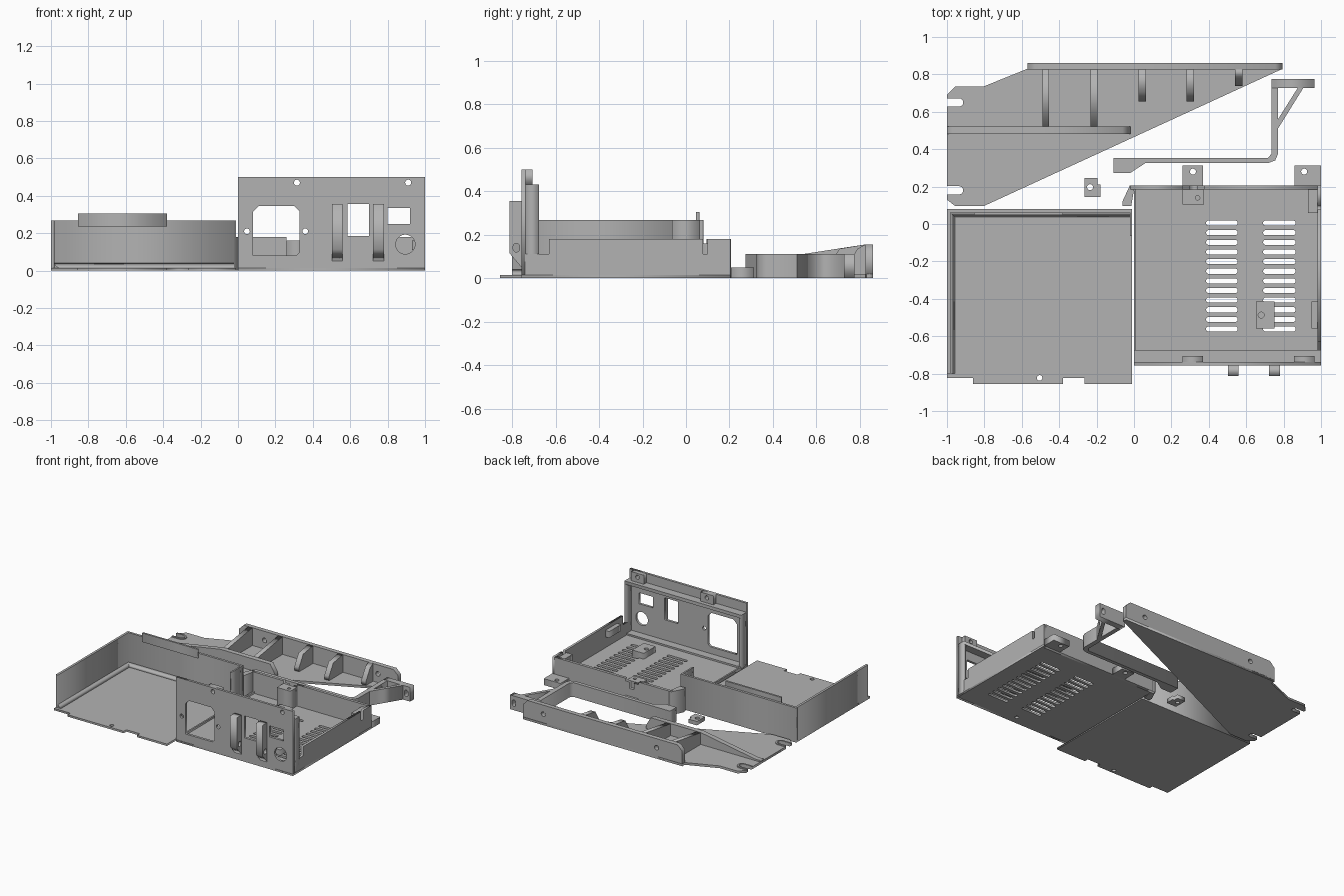
import bpy, bmesh, math

grey = bpy.data.materials.new("plain_grey")
grey.diffuse_color = (0.45, 0.45, 0.45, 1)


def rect(a0, a1, b0, b1):
    return [(a0, b0), (a1, b0), (a1, b1), (a0, b1)]


def pill(a0, a1, b0, b1, n=8):
    """Round-ended slot, or a circle when both sides are equal."""
    r = min(a1 - a0, b1 - b0) / 2
    pts = []
    for i in range(4 * n):
        t = 2 * math.pi * (i + 0.5) / (4 * n)
        c, s = math.cos(t), math.sin(t)
        pts.append(((a1 - r if c > 0 else a0 + r) + r * c,
                    (b1 - r if s > 0 else b0 + r) + r * s))
    return pts


def circle(a, b, r):
    return pill(a - r, a + r, b - r, b + r, 6)


def plate(name, plane, d0, d1, outline, holes=()):
    """Flat profile with holes, extruded from d0 to d1 across its plane."""
    cu = bpy.data.curves.new(name, 'CURVE')
    cu.dimensions = '2D'
    cu.fill_mode = 'BOTH'
    cu.extrude = (d1 - d0) / 2
    for loop in [outline, *holes]:
        sp = cu.splines.new('POLY')
        sp.points.add(len(loop) - 1)
        for p, (u, v) in zip(sp.points, loop):
            p.co = (u, v, 0, 1)
        sp.use_cyclic_u = True
    tmp = bpy.data.objects.new(name + "_profile", cu)
    bpy.context.scene.collection.objects.link(tmp)
    bpy.context.view_layer.update()
    dg = bpy.context.evaluated_depsgraph_get()
    me = bpy.data.meshes.new_from_object(tmp.evaluated_get(dg))
    bpy.data.objects.remove(tmp)
    mid = (d0 + d1) / 2
    for v in me.vertices:
        u, w, d = v.co
        d += mid
        v.co = {'xy': (u, w, d), 'xz': (u, d, w), 'yz': (d, u, w)}[plane]
    bm = bmesh.new()
    bm.from_mesh(me)
    bmesh.ops.remove_doubles(bm, verts=bm.verts, dist=1e-5)
    bmesh.ops.recalc_face_normals(bm, faces=bm.faces)
    bm.to_mesh(me)
    bm.free()
    me.materials.clear()
    me.materials.append(grey)
    ob = bpy.data.objects.new(name, me)
    bpy.context.scene.collection.objects.link(ob)
    return ob


def box(name, x0, x1, y0, y1, z0, z1):
    return plate(name, 'xy', z0, z1, rect(x0, x1, y0, y1))


# Cover: floor with notched front lip, back wall, left wall, short right return
plate("cover_floor", 'xy', 0, 0.015,
      [(-1, -0.823), (-0.86, -0.823), (-0.86, -0.855), (-0.38, -0.855), (-0.38, -0.823),
       (-0.265, -0.823), (-0.265, -0.855), (-0.01, -0.855), (-0.01, 0.08), (-1, 0.08)],
      [circle(-0.505, -0.823, 0.015)])
box("cover_back_wall", -1, -0.01, 0.062, 0.08, 0.015, 0.268)
box("cover_left_wall", -1, -0.982, -0.80, 0.062, 0.015, 0.268)
box("cover_right_return", -0.022, -0.01, -0.065, 0.062, 0.015, 0.268)
box("cover_back_tongue", -0.855, -0.38, 0.047, 0.062, 0.235, 0.305)
# Rounded inner corners of the cover
plate("cover_back_fillet", 'yz', -0.982, -0.022,
      [(0.062, 0.015), (0.062, 0.04), (0.052, 0.024), (0.037, 0.015)])
plate("cover_left_fillet", 'xz', -0.80, 0.062,
      [(-0.982, 0.015), (-0.982, 0.04), (-0.972, 0.024), (-0.957, 0.015)])

# Tray: vented floor
vents = []
for i in range(12):
    y = 0.005 - 0.0515 * i
    for x0, x1 in ((0.385, 0.555), (0.69, 0.865)):
        vents.append(pill(x0, x1, y - 0.014, y + 0.014, 3))
plate("tray_floor", 'xy', 0, 0.015, rect(0, 1, -0.757, 0.205),
      vents + [circle(0.5, -0.69, 0.015)])

# Tray side, back wall and angled corner
plate("tray_right_wall", 'yz', 0.982, 1,
      [(-0.74, 0.015), (0.205, 0.015), (0.205, 0.18), (0.10, 0.18), (0.10, 0.11),
       (0.078, 0.11), (0.078, 0.18), (-0.63, 0.18), (-0.63, 0.11), (-0.74, 0.11)])
box("tray_left_edge", 0, 0.012, -0.74, 0.19, 0.015, 0.03)
plate("tray_back_wall", 'xz', 0.185, 0.207,
      [(-0.02, 0), (0.982, 0), (0.982, 0.18), (0.375, 0.18), (0.375, 0.16), (0.34, 0.16),
       (0.34, 0.11), (0.30, 0.11), (0.30, 0.16), (0.26, 0.16), (0.26, 0.18), (-0.02, 0.18)])
plate("tray_angled_corner", 'xy', 0, 0.18,
      [(-0.062, 0.095), (-0.015, 0.095), (0.0, 0.185), (0.0, 0.207), (-0.022, 0.207),
       (-0.062, 0.12)])

# Rear mounting tabs and the bosses inside the back wall
for side, x0, x1, hx in (("left", 0.26, 0.37, 0.315), ("right", 0.857, 1.0, 0.91)):
    plate(f"rear_tab_{side}", 'xy', 0, 0.05, rect(x0, x1, 0.207, 0.312),
          [circle(hx, 0.28, 0.016)])
plate("rear_boss_left", 'xy', 0.015, 0.16,
      [(0.26, 0.105), (0.375, 0.105), (0.375, 0.185), (0.26, 0.185)],
      [circle(0.34, 0.14, 0.012)])
box("rear_boss_right", 0.93, 0.982, 0.06, 0.185, 0.11, 0.16)

# Small parts on the tray floor
plate("floor_block", 'xy', 0.015, 0.06, rect(0.652, 0.752, -0.558, -0.415),
      [circle(0.68, -0.487, 0.016)])
box("side_clip", 0.948, 0.982, -0.558, -0.415, 0.10, 0.15)

# Front panel with socket, switch, port and round openings
socket = [(0.08, 0.08), (0.31, 0.08), (0.33, 0.10), (0.33, 0.315), (0.30, 0.345),
          (0.11, 0.345), (0.08, 0.315)]
plate("front_panel", 'xz', -0.757, -0.738, rect(0, 1, 0, 0.5),
      [socket, rect(0.585, 0.70, 0.185, 0.355), rect(0.80, 0.92, 0.25, 0.335),
       circle(0.895, 0.14, 0.052), circle(0.048, 0.21, 0.015), circle(0.36, 0.21, 0.015),
       circle(0.315, 0.47, 0.016), circle(0.91, 0.47, 0.016)])
# Frame behind the front panel
box("panel_rail_top", 0, 1, -0.738, -0.675, 0.405, 0.43)
box("panel_sill", 0, 1, -0.738, -0.675, 0.015, 0.028)
box("panel_post_left", 0, 0.018, -0.738, -0.675, 0.028, 0.405)
box("panel_post_right", 0.982, 1, -0.738, -0.675, 0.028, 0.405)
for side, hx in (("left", 0.315), ("right", 0.91)):
    plate(f"panel_top_block_{side}", 'xz', -0.738, -0.705,
          rect(hx - 0.055, hx + 0.055, 0.43, 0.5), [circle(hx, 0.47, 0.016)])
# Protruding guides on the front panel, sloped underneath
for side, x0 in (("left", 0.502), ("right", 0.722)):
    plate(f"front_guide_{side}", 'yz', x0, x0 + 0.058,
          [(-0.757, 0.05), (-0.757, 0.355), (-0.812, 0.355), (-0.812, 0.115)],
          [pill(-0.795, -0.765, 0.12, 0.16, 4)])

# Sloped support plate with two open-ended slots
slots = []
for yc in (0.18, 0.65):
    arc = [(-0.935 + 0.022 * math.sin(t), yc + 0.022 * math.cos(t))
           for t in (math.pi * i / 8 for i in range(9))]
    slots.append([(-1, yc - 0.022)] + arc[::-1] + [(-1, yc + 0.022)])
plate("support_plate", 'xy', 0, 0.018,
      [(-0.955, 0.735), (-1, 0.69)] + slots[1][::-1] + slots[0][::-1] +
      [(-1, 0.13), (-0.955, 0.095), (-0.805, 0.095), (0.795, 0.83), (0.795, 0.86),
       (-0.57, 0.86), (-0.57, 0.83), (-0.805, 0.735)])
# Raised rims around the slots
for name, yc in (("front", 0.18), ("back", 0.65)):
    rim = [(-0.935 + r * math.sin(t), yc + r * math.cos(t))
           for r, order in ((0.035, 1), (0.022, -1))
           for t in [math.pi * i / 8 for i in range(9)][::order]]
    plate(f"slot_rim_{name}", 'xy', 0.018, 0.026,
          [(-1, yc + 0.035)] + rim[:9] + [(-1, yc - 0.035), (-1, yc - 0.022)]
          + rim[9:] + [(-1, yc + 0.022)])
plate("support_flange", 'xz', 0.825, 0.86,
      [(-0.57, 0), (0.795, 0), (0.795, 0.115), (0.755, 0.155), (-0.53, 0.155), (-0.57, 0.115)],
      [circle(-0.35, 0.085, 0.018), circle(0.62, 0.085, 0.018)])
plate("support_long_rib", 'xz', 0.482, 0.52,
      [(-1, 0.018), (-0.02, 0.018), (-0.02, 0.04), (-0.062, 0.11), (-0.49, 0.11),
       (-0.955, 0.03), (-1, 0.03)])
for i, x0 in enumerate((-0.49, -0.232)):
    plate(f"support_cross_rib_{i}", 'yz', x0, x0 + 0.036,
          [(0.52, 0.018), (0.825, 0.018), (0.825, 0.155), (0.52, 0.108)])
for i, (x0, y0) in enumerate(((0.025, 0.655), (0.282, 0.655), (0.54, 0.738))):
    plate(f"support_short_rib_{i}", 'yz', x0, x0 + 0.04,
          [(y0, 0.018), (0.825, 0.018), (0.825, 0.155), (y0 + 0.05, 0.135), (y0, 0.05)])

# Bent arm with triangular brace
plate("bent_arm", 'xy', 0, 0.11,
      [(-0.11, 0.353), (0.715, 0.353), (0.735, 0.375), (0.735, 0.727), (0.77, 0.727),
       (0.77, 0.727), (0.77, 0.375), (0.755, 0.34), (0.715, 0.325), (0.06, 0.325),
       (-0.02, 0.273), (-0.11, 0.273)])
plate("arm_end_block", 'xz', 0.727, 0.775, rect(0.735, 0.965, 0, 0.11),
      [pill(0.917, 0.947, 0.03, 0.08, 4)])
plate("arm_brace", 'xy', 0, 0.11,
      [(0.77, 0.56), (0.875, 0.727), (0.905, 0.727), (0.77, 0.51)])

# Loose spacer block
plate("spacer", 'xy', 0, 0.03,
      [(-0.265, 0.145), (-0.18, 0.145), (-0.18, 0.21), (-0.195, 0.21), (-0.195, 0.245),
       (-0.265, 0.245)], [circle(-0.235, 0.197, 0.016)])
